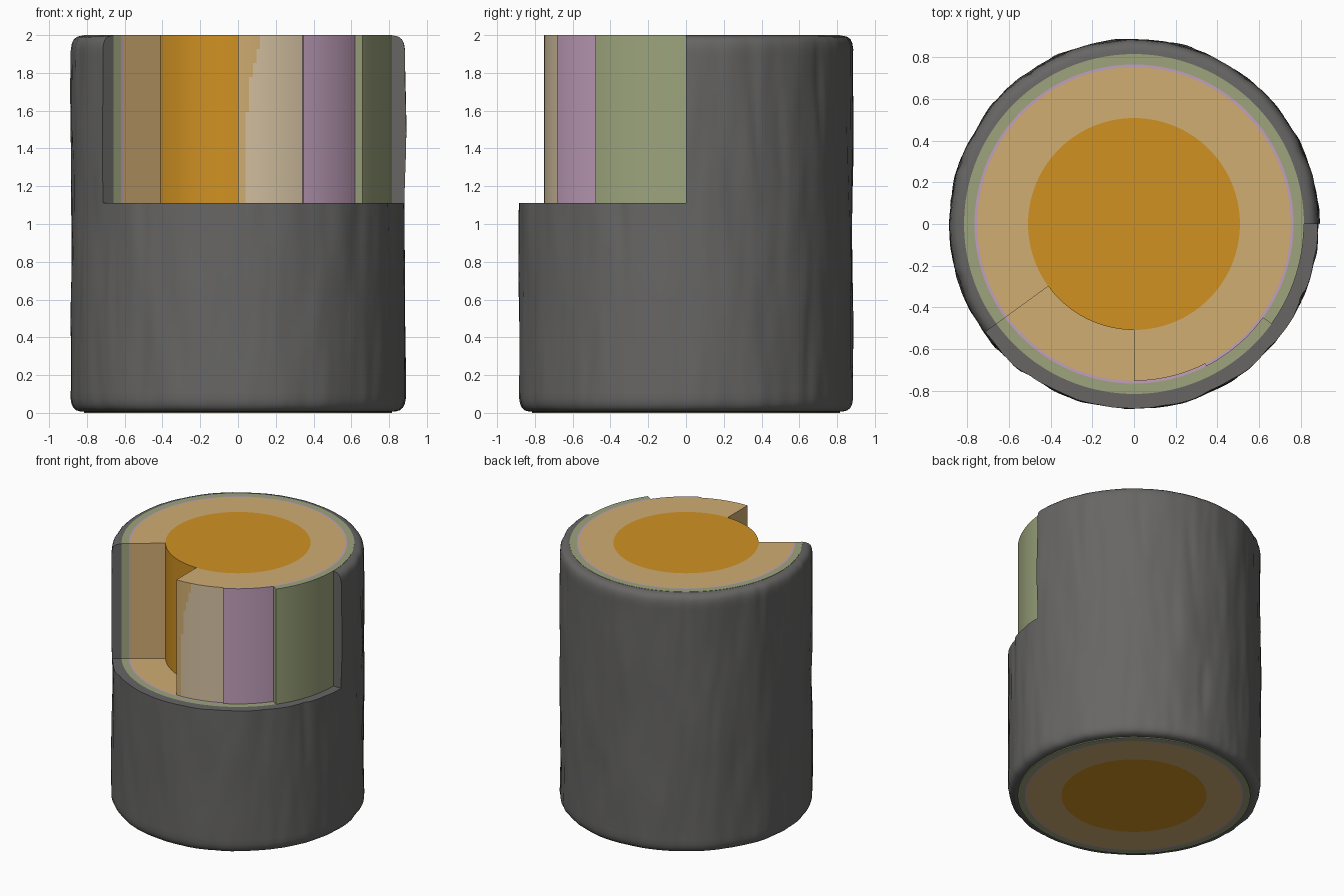
import bpy, bmesh, math
from mathutils import Vector, noise

if "Cube" in bpy.data.objects:
    bpy.data.objects.remove(bpy.data.objects["Cube"])

SEG = 240            # angular steps (1.5 degrees each)
CUT, TOP = 1.11, 2.0  # height of the stepped cut and of the log


def srgb(*c):
    return [((v / 255 + 0.055) / 1.055) ** 2.4 for v in c] + [1.0]


def material(name, *c):
    m = bpy.data.materials.new(name)
    m.diffuse_color = srgb(*c)
    m.use_nodes = True
    m.node_tree.nodes["Principled BSDF"].inputs["Base Color"].default_value = m.diffuse_color
    return m


HEART = material("heartwood orange", 208, 145, 34)
SAP = material("sapwood tan", 208, 173, 114)
PALE = material("pale sapwood surface", 212, 193, 161)
CAMB = material("cambium mauve", 194, 160, 188)
PHLO = material("phloem green", 156, 164, 124)
BARK = material("bark grey", 103, 102, 101)


def bark_bump(a, z):
    # vertical-grained roughness with occasional fissures
    c, s = math.cos(a), math.sin(a)
    b = 0.010 * noise.noise(Vector((c * 5, s * 5, z * 1.6)))
    b += 0.005 * noise.noise(Vector((c * 13 + 7, s * 13, z * 2.5)))
    f = noise.noise(Vector((c * 9 + 3, s * 9, z * 1.1 + 5)))
    return b - 0.014 * max(0.0, f - 0.38) * 2


def layer(name, r_in, profile, keep_from, keep_to, mats, bump=False, rule=None):
    """Revolved layer; above CUT only the kept angular steps remain."""
    bm = bmesh.new()
    n = len(profile)
    k = next(j for j, p in enumerate(profile) if abs(p[1] - CUT) < 1e-6)
    grid, ledge = [], []
    for i in range(SEG):
        a = 2 * math.pi * i / SEG
        col = []
        for r, z in profile:
            if bump:
                r += bark_bump(a, z) * min(1, max(0, (r - 0.82) / 0.05))
            col.append(bm.verts.new((r * math.cos(a), r * math.sin(a), z)))
        grid.append(col)
        ledge.append(bm.verts.new((r_in * math.cos(a), r_in * math.sin(a), CUT)))
    full = keep_to - keep_from >= SEG
    kept = {i % SEG for i in range(keep_from, keep_to)}
    for i in range(SEG):
        p, q = grid[i], grid[(i + 1) % SEG]
        for j in range(n - 1 if i in kept else k):
            bm.faces.new((p[j], q[j], q[j + 1], p[j + 1]))
        if i not in kept:
            bm.faces.new((p[k], q[k], ledge[(i + 1) % SEG], ledge[i]))
    if not full:  # flat radial faces at both ends of the cut
        s, e = keep_from % SEG, keep_to % SEG
        bm.faces.new(grid[s][k:] + [ledge[s]])
        bm.faces.new((grid[e][k:] + [ledge[e]])[::-1])
    bmesh.ops.delete(bm, geom=[v for v in bm.verts if not v.link_faces], context='VERTS')
    bmesh.ops.remove_doubles(bm, verts=bm.verts, dist=1e-5)
    if rule:
        for f in bm.faces:
            f.material_index = rule(f)
    me = bpy.data.meshes.new(name)
    bm.to_mesh(me)
    bm.free()
    for m in mats:
        me.materials.append(m)
    ob = bpy.data.objects.new(name, me)
    bpy.context.collection.objects.link(ob)
    bpy.context.view_layer.objects.active = ob
    ob.select_set(True)
    bpy.ops.object.shade_smooth_by_angle(angle=math.radians(35))
    ob.select_set(False)


def wall(r_in, r_out, rows=1):
    up = [(r_out, CUT + (TOP - CUT) * t / rows) for t in range(rows + 1)]
    return [(r_in, 0), (r_out, 0)] + up + [(r_in, TOP)]


def pale_patch(f):
    # ragged-edged pale area on the exposed sapwood wall
    c = f.calc_center_median()
    edge = 0.04 + 0.09 * max(0, (c.z - 1.25) / 0.75) ** 3
    outer = math.hypot(c.x, c.y) > 0.745 and abs(f.normal.z) < 0.5
    f.normal_update()
    outer = math.hypot(c.x, c.y) > 0.745 and abs(f.normal.z) < 0.5
    return int(outer and c.z > CUT and c.y < 0 and edge < c.x < 0.36)


# wood layers, from the centre outward; each one is peeled further round
layer("heartwood", 0, wall(0, 0.508), 0, SEG, [HEART])
layer("sapwood", 0.508, wall(0.508, 0.752, 24), -60, 144, [SAP, PALE], rule=pale_patch)
layer("cambium", 0.752, wall(0.752, 0.765), -42, 144, [CAMB])
layer("phloem", 0.765, wall(0.765, 0.815), -24, 144, [PHLO])

# rough bark with rounded rims
rim = [(0.815, 0.006), (0.835, 0.008), (0.855, 0.014), (0.870, 0.028), (0.879, 0.048)]
low = [(0.884, 0.075 + (CUT - 0.075) * t / 28) for t in range(29)]
high = [(0.884, CUT + (1.925 - CUT) * t / 22) for t in range(1, 23)]
layer("bark", 0.815, rim + low + high + [(r, TOP - z + 0.004) for r, z in rim[::-1]],
      0, 144, [BARK], bump=True)
